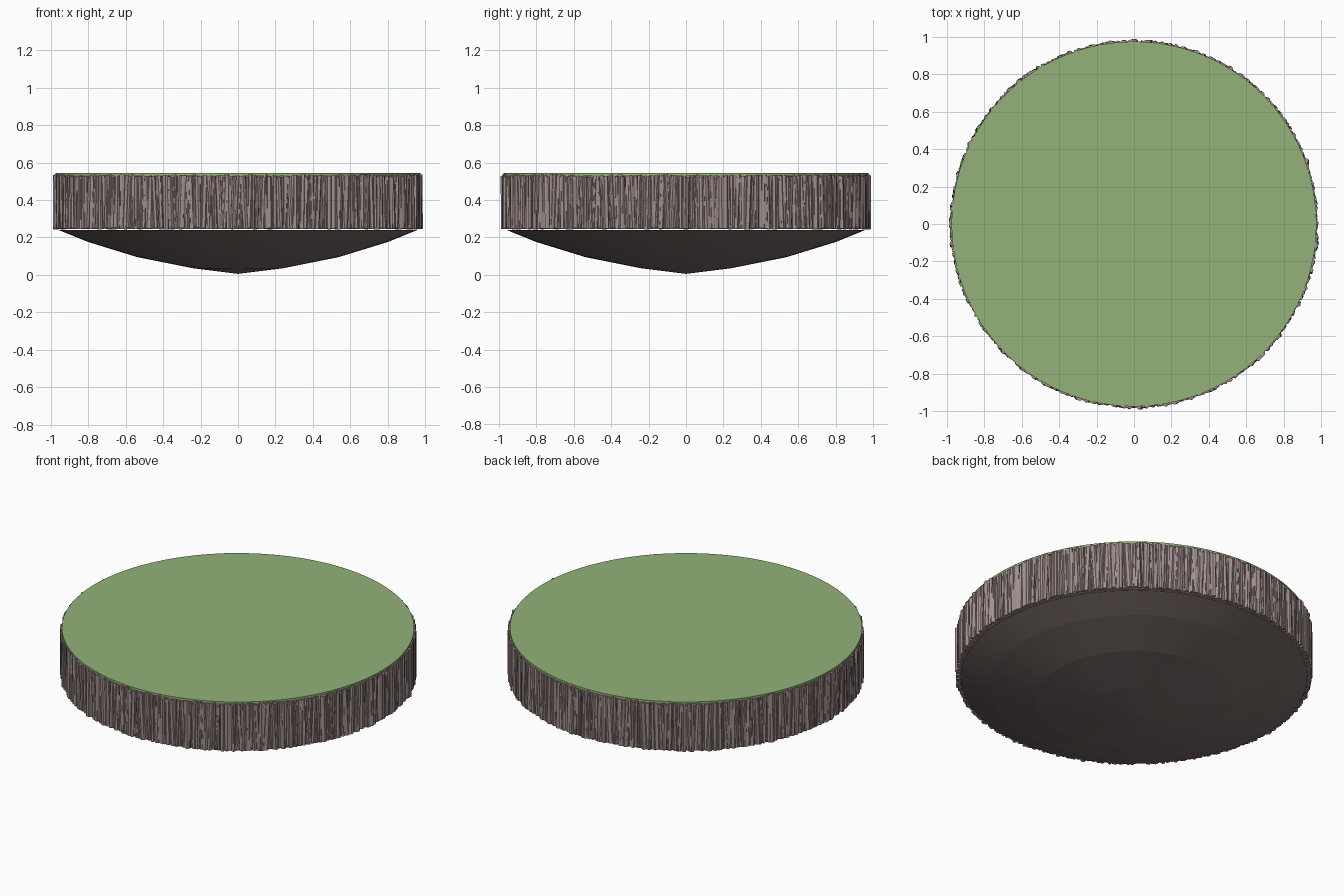
import bpy, bmesh, math, random
from mathutils import Vector

random.seed(7)
cube = bpy.data.objects.get("Cube")
if cube:
    bpy.data.objects.remove(cube, do_unlink=True)

SEGMENTS = 96
WALL_RADIUS = 0.965
COLUMN_COUNT = 520


def material(name, color):
    mat = bpy.data.materials.new(name)
    mat.use_nodes = True
    mat.diffuse_color = (*color, 1)
    mat.node_tree.nodes["Principled BSDF"].inputs["Base Color"].default_value = (*color, 1)
    return mat


def finish(name, bm, mat):
    bmesh.ops.recalc_face_normals(bm, faces=bm.faces)
    mesh = bpy.data.meshes.new(name)
    bm.to_mesh(mesh)
    bm.free()
    mesh.materials.append(mat)
    obj = bpy.data.objects.new(name, mesh)
    bpy.context.collection.objects.link(obj)
    return obj


def lathe(name, profile, mat):
    """Spin a radius/height profile around the vertical axis."""
    bm = bmesh.new()
    verts = [bm.verts.new((r, 0, z)) for r, z in profile]
    edges = [bm.edges.new(pair) for pair in zip(verts, verts[1:])]
    bmesh.ops.spin(bm, geom=verts + edges, cent=(0, 0, 0), axis=(0, 0, 1),
                   angle=math.tau, steps=SEGMENTS, use_duplicate=False)
    bmesh.ops.remove_doubles(bm, verts=bm.verts, dist=0.0005)
    return finish(name, bm, mat)


def add_column(bm, angle):
    """Add one irregular, slightly leaning rock prism to the wall."""
    size = random.uniform(0.007, 0.017)
    distance = random.uniform(0.966, 0.977)
    center = Vector((distance * math.cos(angle), distance * math.sin(angle), 0))
    tangent = Vector((-math.sin(angle), math.cos(angle), 0))
    lean = tangent * random.uniform(-0.008, 0.008)
    bottom = random.uniform(0.243, 0.252)
    top = random.uniform(0.522, 0.537)
    sides = random.choice((5, 6, 7))
    turn = random.uniform(0, math.tau)
    rings = ([], [])
    for i in range(sides):
        a = turn + math.tau * i / sides
        offset = Vector((math.cos(a), math.sin(a), 0)) * size * random.uniform(0.75, 1.1)
        for ring, z, shift in zip(rings, (bottom, top), (-lean, lean)):
            ring.append(bm.verts.new(center + offset + shift + Vector((0, 0, z))))
    for ring in rings:
        bm.faces.new(ring)
    for i in range(sides):
        j = (i + 1) % sides
        bm.faces.new((rings[0][i], rings[0][j], rings[1][j], rings[1][i]))


grass = material("grass green", (0.29, 0.45, 0.19))
rock = material("rock brown grey", (0.36, 0.28, 0.27))
earth = material("dark underside rock", (0.19, 0.15, 0.14))

# Shallow faceted bowl under the island
lathe("underside", [(0, 0.005), (0.24, 0.035), (0.54, 0.095), (0.80, 0.175),
                    (0.96, 0.24), (0, 0.24)], earth)

# Solid core behind the rock columns
lathe("rock_core", [(0, 0.246), (WALL_RADIUS, 0.246), (WALL_RADIUS, 0.53), (0, 0.53)], rock)

# Ring of thin vertical rock columns
columns = bmesh.new()
for n in range(COLUMN_COUNT):
    add_column(columns, math.tau * (n + random.uniform(-0.5, 0.5)) / COLUMN_COUNT)
finish("rock_columns", columns, rock)

# Thin grass plate on top
lathe("grass_top", [(0, 0.529), (0.975, 0.529), (0.975, 0.543), (0, 0.543)], grass)
